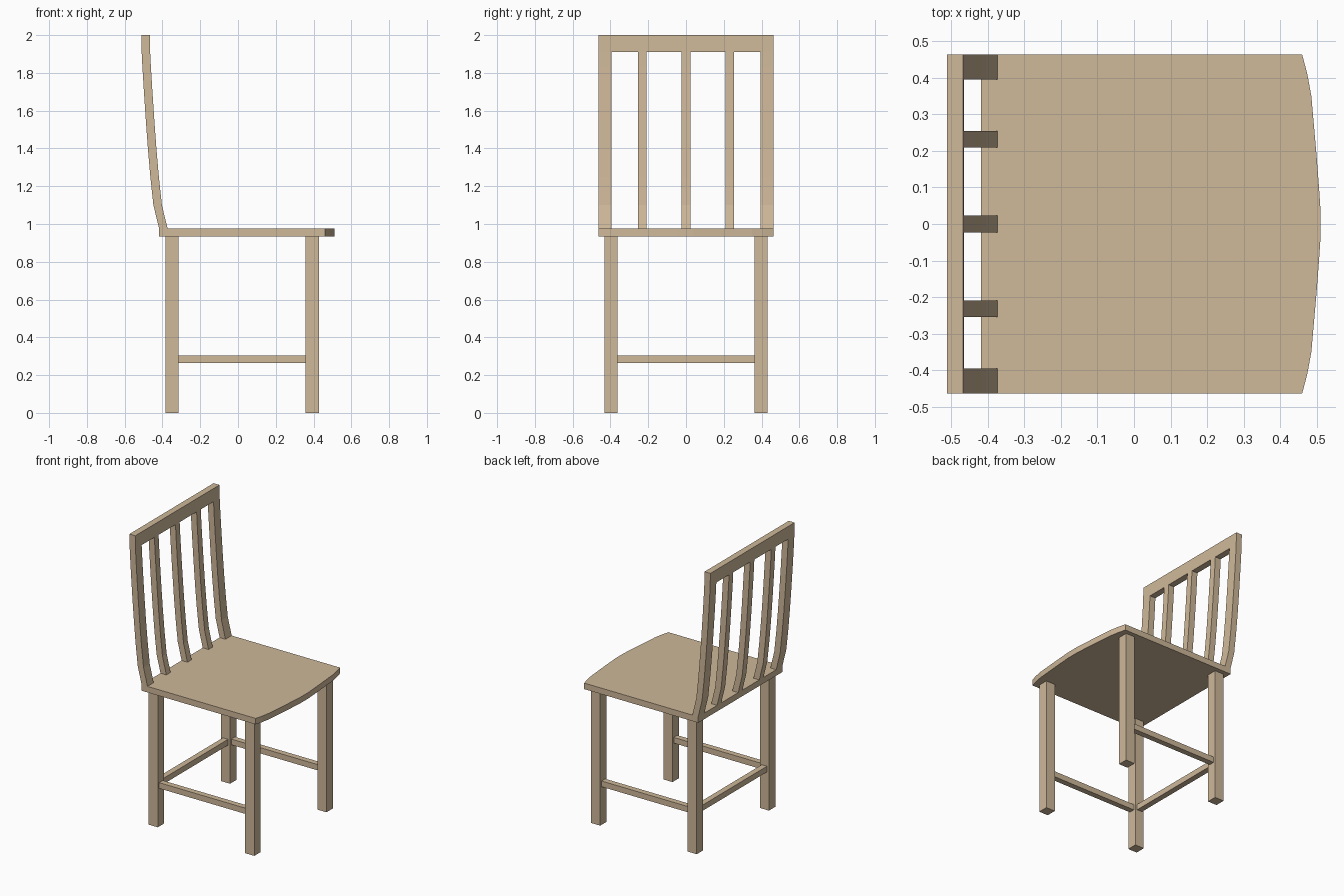
import bpy, bmesh

if "Cube" in bpy.data.objects:
    bpy.data.objects.remove(bpy.data.objects["Cube"])

wood = bpy.data.materials.new("wood")
wood.diffuse_color = (0.62, 0.48, 0.32, 1)
wood.use_nodes = True
wood.node_tree.nodes["Principled BSDF"].inputs["Base Color"].default_value = wood.diffuse_color


def prism(name, points, axis, lo, hi):
    """Extrude a closed outline: axis 'z' takes (x, y) points, 'y' takes (x, z)."""
    place = (lambda a, b: (a, b, lo)) if axis == 'z' else (lambda a, b: (a, lo, b))
    offset = (0, 0, hi - lo) if axis == 'z' else (0, hi - lo, 0)
    bm = bmesh.new()
    face = bm.faces.new([bm.verts.new(place(a, b)) for a, b in points])
    out = bmesh.ops.extrude_face_region(bm, geom=[face], use_keep_orig=True)
    verts = [g for g in out["geom"] if isinstance(g, bmesh.types.BMVert)]
    bmesh.ops.translate(bm, verts=verts, vec=offset)
    bmesh.ops.recalc_face_normals(bm, faces=bm.faces)
    mesh = bpy.data.meshes.new(name)
    bm.to_mesh(mesh)
    bm.free()
    mesh.materials.append(wood)
    ob = bpy.data.objects.new(name, mesh)
    bpy.context.collection.objects.link(ob)
    return ob


def box(name, x0, x1, y0, y1, z0, z1):
    return prism(name, [(x0, y0), (x1, y0), (x1, y1), (x0, y1)], 'z', z0, z1)


# Seat with a bowed front edge (towards +x)
bow = [(0.46, 0.463), (0.474, 0.41), (0.485, 0.35), (0.492, 0.27),
       (0.499, 0.19), (0.506, 0.10), (0.51, 0.04)]
front = [(x, -y) for x, y in bow] + bow[::-1]
prism("seat", [(-0.418, -0.463)] + front + [(-0.418, 0.463)], 'z', 0.935, 0.977)

# Legs and side stretchers, mirrored left and right
for side, s in (("left", -1), ("right", 1)):
    y0, y1 = sorted((s * 0.362, s * 0.432))
    box(f"back_leg_{side}", -0.385, -0.315, y0, y1, 0, 0.935)
    box(f"front_leg_{side}", 0.358, 0.428, y0, y1, 0, 0.935)
    y0, y1 = sorted((s * 0.377, s * 0.417))
    box(f"side_stretcher_{side}", -0.315, 0.358, y0, y1, 0.265, 0.305)

# Back stretcher
box("back_stretcher", -0.37, -0.33, -0.362, 0.362, 0.265, 0.305)

# Curved backrest: posts and slats share one side profile
curve = [(-0.418, 0.977), (-0.448, 1.10), (-0.464, 1.25), (-0.477, 1.40),
         (-0.488, 1.55), (-0.498, 1.70), (-0.506, 1.83), (-0.510, 1.91)]
profile = curve + [(x + 0.045, z) for x, z in curve[::-1]]
for name, centre, width in (("back_post_left", -0.429, 0.068), ("slat_left", -0.232, 0.046),
                            ("slat_middle", 0, 0.046), ("slat_right", 0.232, 0.046),
                            ("back_post_right", 0.429, 0.068)):
    prism(name, profile, 'y', centre - width / 2, centre + width / 2)

# Top rail
prism("top_rail", [(-0.510, 1.91), (-0.512, 2.0), (-0.467, 2.0), (-0.465, 1.91)],
      'y', -0.463, 0.463)
